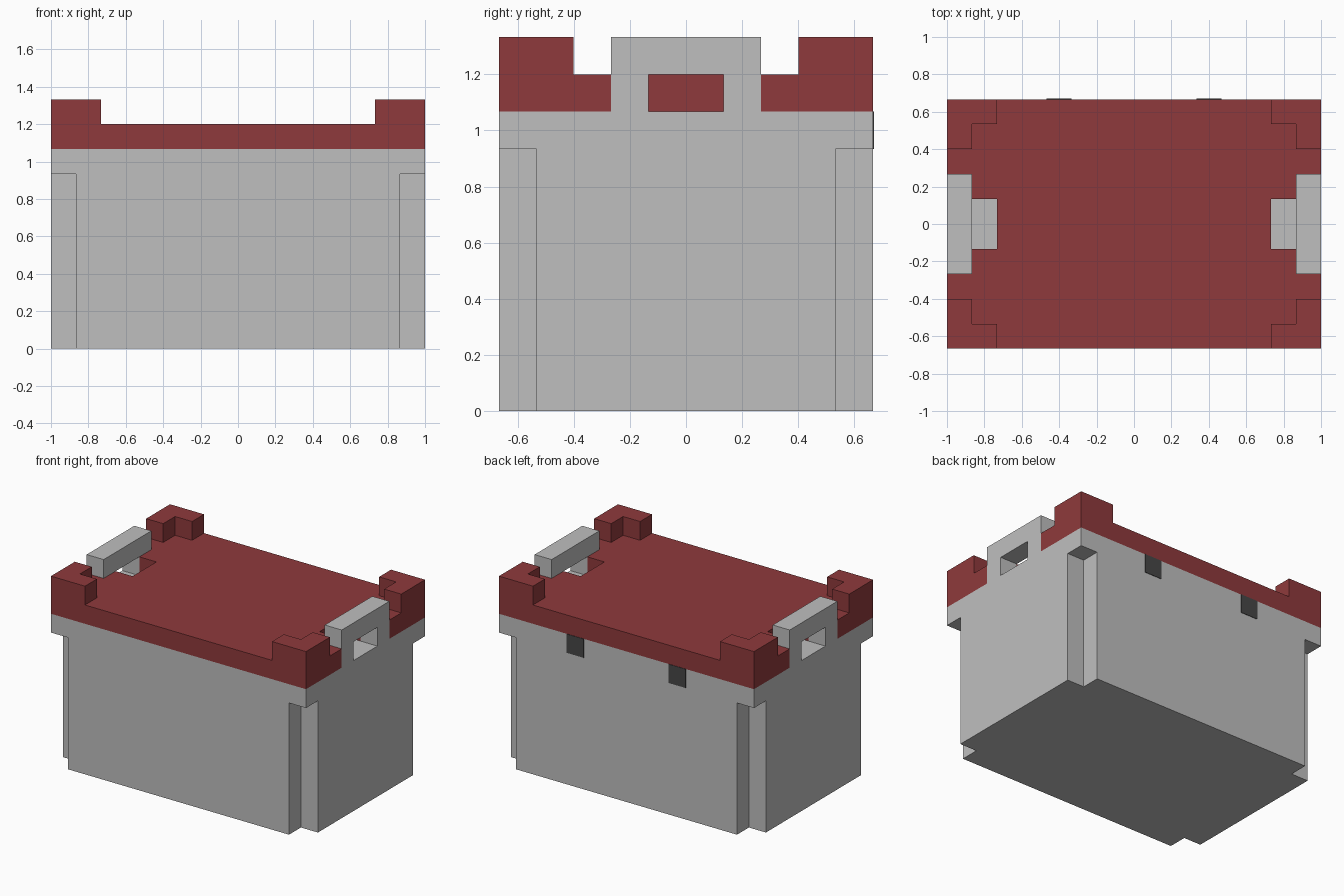
import bpy
import bmesh
import math

old = bpy.data.objects.get("Cube")
if old:
    bpy.data.objects.remove(old, do_unlink=True)

U = 2 / 15              # block size
NX, NY, NZ = 15, 10, 10  # blocks along each axis


def material(name, rgb):
    m = bpy.data.materials.new(name)
    m.use_nodes = True
    m.diffuse_color = (*rgb, 1)
    m.node_tree.nodes["Principled BSDF"].inputs["Base Color"].default_value = (*rgb, 1)
    return m


grey = material("light grey", (0.52, 0.52, 0.52))
red = material("dark red", (0.275, 0.042, 0.045))
dark = material("dark grey", (0.062, 0.062, 0.062))


def add_object(name, bm, mat):
    bmesh.ops.recalc_face_normals(bm, faces=bm.faces)
    mesh = bpy.data.meshes.new(name)
    bm.to_mesh(mesh)
    bm.free()
    mesh.materials.append(mat)
    ob = bpy.data.objects.new(name, mesh)
    bpy.context.collection.objects.link(ob)
    return ob


def block_shell(name, filled, mat):
    """Outer shell of all grid blocks for which filled(from_end, from_side, level)."""
    cells = {(i, j, k) for i in range(NX) for j in range(NY) for k in range(NZ)
             if filled(min(i, NX - 1 - i), min(j, NY - 1 - j), k)}
    bm = bmesh.new()
    verts = {}

    def vert(p):
        if p not in verts:
            verts[p] = bm.verts.new(((p[0] - NX / 2) * U, (p[1] - NY / 2) * U, p[2] * U))
        return verts[p]

    for c in cells:
        for axis in range(3):
            for side in (0, 1):
                n = list(c)
                n[axis] += 2 * side - 1
                if tuple(n) in cells:
                    continue
                quad = []
                for a, b in ((0, 0), (1, 0), (1, 1), (0, 1)):
                    p = list(c)
                    p[axis] += side
                    p[(axis + 1) % 3] += a
                    p[(axis + 2) % 3] += b
                    quad.append(vert(tuple(p)))
                bm.faces.new(quad if side else quad[::-1])
    # Merge the flat block faces into large clean faces
    bmesh.ops.dissolve_limit(bm, angle_limit=math.radians(1),
                             verts=bm.verts, edges=bm.edges)
    return add_object(name, bm, mat)


def in_handle(end, side):
    return end == 0 and side >= 3


# Chest with recessed corners below the rim, and an arched handle on each end
def chest(end, side, level):
    if level < 7:
        return not (end == 0 and side == 0)
    if level == 7:
        return True
    return in_handle(end, side) and (level == 9 or side == 3)


# Lid with finger pockets behind the handles and raised L-shaped corners
def lid(end, side, level):
    if level == 8:
        pocket = end == 1 and side == 4
        return not (in_handle(end, side) or pocket)
    return level == 9 and ((side == 0 and end < 2) or (end == 0 and side < 2))


block_shell("chest_body", chest, grey)
block_shell("lid", lid, red)

# Thin hinge plates on the back, just below the lid
for name, x in (("hinge_left", 3 * U), ("hinge_right", -3 * U)):
    bm = bmesh.new()
    bmesh.ops.create_cube(bm, size=1)
    for v in bm.verts:
        v.co = (x + v.co.x * U, NY / 2 * U + v.co.y * 0.006, (7.5 + v.co.z) * U)
    add_object(name, bm, dark)
